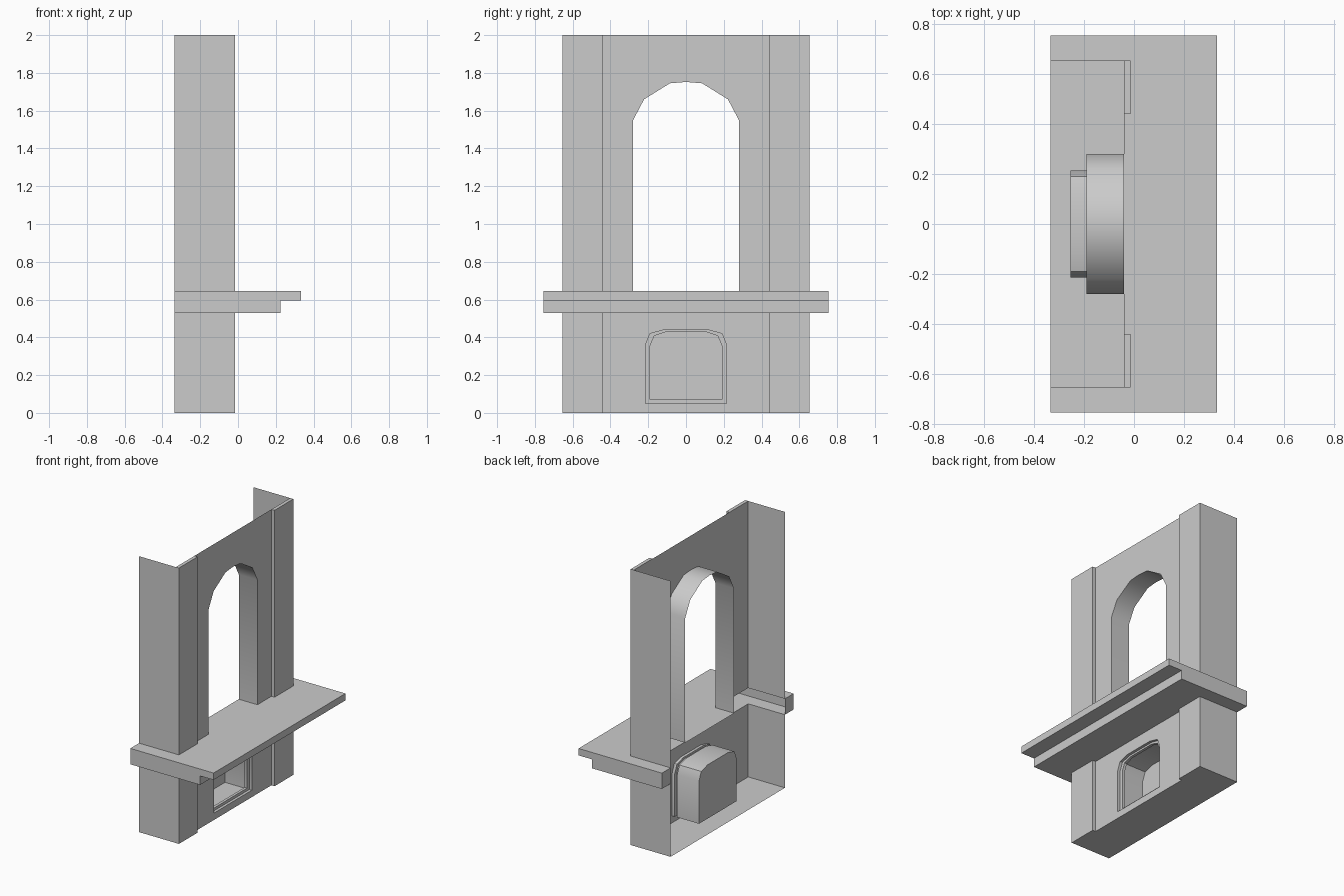
import bpy, math
from mathutils import Vector

if "Cube" in bpy.data.objects:
    bpy.data.objects.remove(bpy.data.objects["Cube"])

XB, XW, XP = -0.335, -0.04, -0.015      # back edge, wall plane, pilaster face
YS, YO = 0.655, 0.755                   # side wall, sill end
Z0, Z1, Z2 = 0.53, 0.595, 0.645         # sill levels
TOP = 2.0


def sheet(name, faces, smooth=False):
    """Half model from (points, hint) faces; normals follow hint; mirrored over y = 0."""
    verts, index, polys = [], {}, []

    def vid(p):
        k = tuple(round(c, 4) for c in p)
        if k not in index:
            index[k] = len(verts)
            verts.append(k)
        return index[k]

    for pts, hint in faces:
        n = Vector((0, 0, 0))
        for a, b in zip(pts, pts[1:] + pts[:1]):
            n += Vector(a).cross(Vector(b))
        if n.dot(Vector(hint)) < 0:
            pts = pts[::-1]
        polys.append([vid(p) for p in pts])
    me = bpy.data.meshes.new(name)
    me.from_pydata(verts, [], polys)
    ob = bpy.data.objects.new(name, me)
    bpy.context.collection.objects.link(ob)
    m = ob.modifiers.new("mirror", 'MIRROR')
    m.use_axis = (False, True, False)
    m.use_clip = True
    if smooth:
        bpy.ops.object.select_all(action='DESELECT')
        bpy.context.view_layer.objects.active = ob
        ob.select_set(True)
        bpy.ops.object.shade_smooth_by_angle(angle=math.radians(35))
    return ob


def at_x(x, yz):
    return [(x, y, z) for y, z in yz]


def strip(ring_a, ring_b, hint):
    """Quads between two open rings; hint is a point the faces look at, or a direction."""
    out = []
    for i in range(len(ring_a) - 1):
        q = [ring_a[i], ring_a[i + 1], ring_b[i + 1], ring_b[i]]
        c = sum((Vector(p) for p in q), Vector()) / 4
        out.append((q, hint(c)))
    return out


def to_axis(zc):
    return lambda c: (0, -c.y, zc - c.z)


FRONT, OUT, UP, DOWN, BACK = (1, 0, 0), (0, 1, 0), (0, 0, 1), (0, 0, -1), (-1, 0, 0)

# upper wall with arched opening
arch = [(0.28, Z2), (0.28, 1.55), (0.222, 1.66), (0.085, 1.745), (0, 1.752)]
sheet("upper_wall", [(at_x(XW, arch + [(0, TOP), (YS, TOP), (YS, Z2)]), FRONT)])
sheet("arch_reveal", strip(at_x(XW, arch), at_x(-0.19, arch), to_axis(1.3)), True)

# lower wall with a niche opening
outer = [(0, 0.05), (0.215, 0.05), (0.215, 0.36), (0.19, 0.42), (0.115, 0.44), (0, 0.44)]
inner = [(0, 0.07), (0.19, 0.07), (0.19, 0.355), (0.168, 0.408), (0.11, 0.427), (0, 0.427)]
sheet("lower_wall", [(at_x(XW, outer + [(0, Z0), (YS, Z0), (YS, 0), (0, 0)]), FRONT)])

# niche: rim, inner lip, wider chamber and back
axis = to_axis(0.25)
rings = [at_x(XW, outer), at_x(-0.06, outer), at_x(-0.06, inner),
         at_x(-0.08, inner), at_x(-0.08, outer), at_x(-0.255, outer)]
niche = []
for i, hint in enumerate([axis, lambda c: FRONT, axis, lambda c: BACK, axis]):
    niche += strip(rings[i], rings[i + 1], hint)
niche.append((rings[-1], FRONT))
sheet("niche", niche, True)

# side walls and pilasters, above and below the sill
for name, a, b in (("lower", 0, Z0), ("upper", Z2, TOP)):
    sheet(name + "_side_wall", [([(XB, YS, a), (XP, YS, a), (XP, YS, b), (XB, YS, b)], OUT)])
    sheet(name + "_pilaster", [
        (at_x(XP, [(0.44, a), (YS, a), (YS, b), (0.44, b)]), FRONT),
        ([(XW, 0.44, a), (XP, 0.44, a), (XP, 0.44, b), (XW, 0.44, b)], (0, -1, 0)),
        ([(XW, 0.44, b), (XP, 0.44, b), (XP, YS, b), (XW, YS, b)], UP),
        ([(XW, 0.44, a), (XP, 0.44, a), (XP, YS, a), (XW, YS, a)], DOWN)])

# floor
sheet("floor", [([(XB, 0, 0), (XW, 0, 0), (XW, YS, 0), (XB, YS, 0)], DOWN)])


# stepped sill wrapping the wall, open toward the inside
def wrap(x, z):
    return [(x, 0, z), (x, YO, z), (XB, YO, z), (XB, YS, z), (XW, YS, z), (XW, 0, z)]


xf, xs = 0.333, 0.225
sheet("sill", [
    (wrap(xf, Z2), UP),
    (wrap(xs, Z0), DOWN),
    (at_x(xf, [(0, Z1), (YO, Z1), (YO, Z2), (0, Z2)]), FRONT),
    (at_x(xs, [(0, Z0), (YO, Z0), (YO, Z1), (0, Z1)]), FRONT),
    ([(xs, 0, Z1), (xf, 0, Z1), (xf, YO, Z1), (xs, YO, Z1)], DOWN),
    ([(XB, YO, Z0), (xs, YO, Z0), (xs, YO, Z1), (xf, YO, Z1), (xf, YO, Z2), (XB, YO, Z2)], OUT),
    (at_x(XB, [(YS, Z0), (YO, Z0), (YO, Z2), (YS, Z2)]), BACK)])

# bottom of the arched opening
sheet("arch_floor", [([(-0.19, 0, Z2), (XW, 0, Z2), (XW, 0.28, Z2), (-0.19, 0.28, Z2)], UP)])
